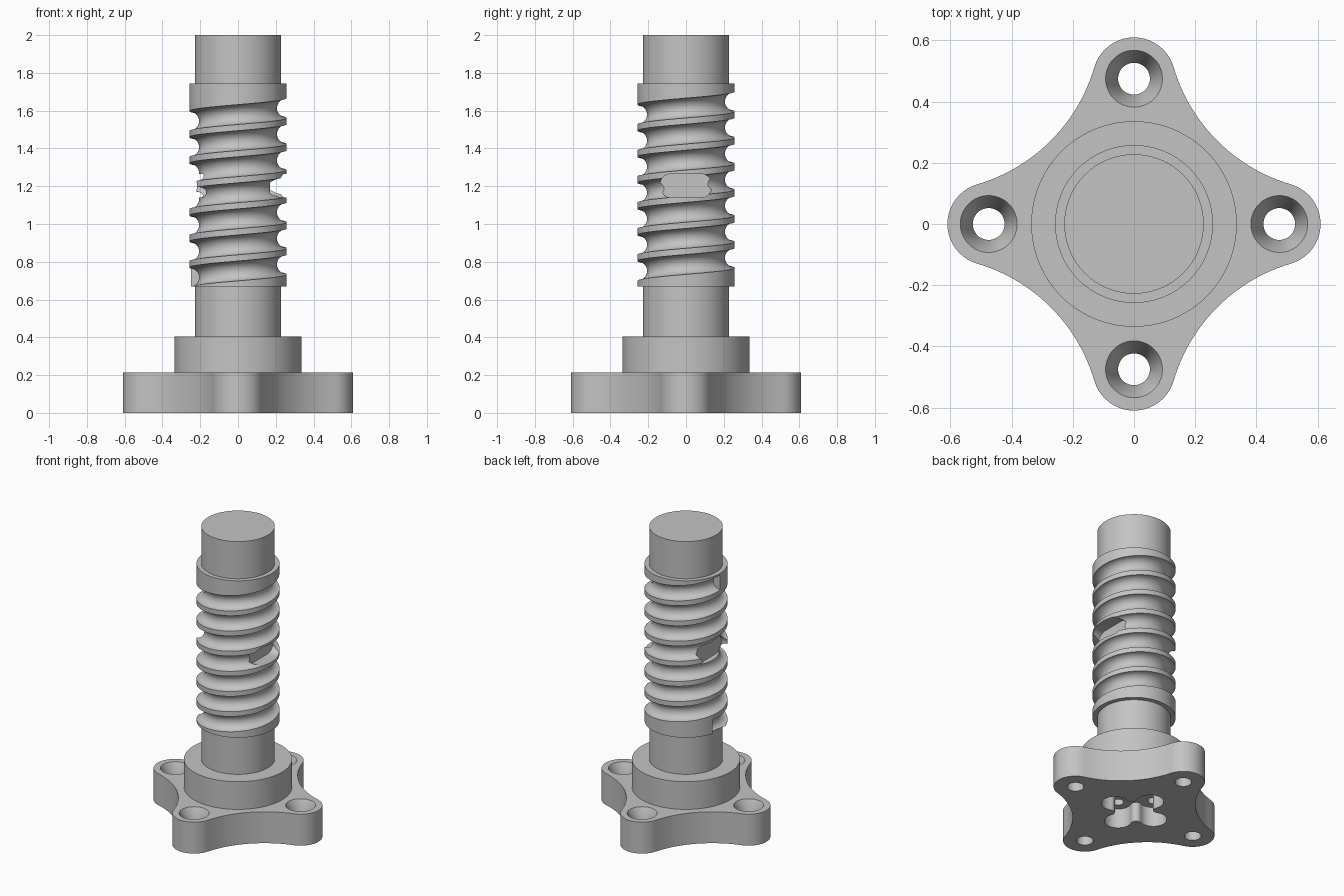
import bpy, bmesh
from math import sin, cos, pi, tau, radians, atan2, sqrt
from mathutils import Matrix, Vector

cube = bpy.data.objects.get("Cube")
if cube:
    bpy.data.objects.remove(cube, do_unlink=True)

GREY = (0.55, 0.55, 0.55, 1.0)
steel = bpy.data.materials.new("grey metal")
steel.use_nodes = True
steel.diffuse_color = GREY
steel.node_tree.nodes["Principled BSDF"].inputs["Base Color"].default_value = GREY


def finish(name, bm):
    bmesh.ops.recalc_face_normals(bm, faces=bm.faces)
    mesh = bpy.data.meshes.new(name)
    bm.to_mesh(mesh)
    bm.free()
    mesh.materials.append(steel)
    ob = bpy.data.objects.new(name, mesh)
    bpy.context.collection.objects.link(ob)
    return ob


def loft(name, rings):
    """Skin a stack of equal closed rings and cap both ends."""
    bm = bmesh.new()
    rows = [[bm.verts.new(p) for p in ring] for ring in rings]
    n = len(rows[0])
    for a, b in zip(rows, rows[1:]):
        for i in range(n):
            j = (i + 1) % n
            bm.faces.new((a[i], a[j], b[j], b[i]))
    bm.faces.new(rows[0])
    bm.faces.new(rows[-1])
    return finish(name, bm)


def lathe(name, profile, x=0, y=0, n=96):
    return loft(name, [[(x + r * cos(tau * i / n), y + r * sin(tau * i / n), z)
                        for i in range(n)] for r, z in profile])


def prism(name, outline, z0, z1):
    return loft(name, [[(x, y, z) for x, y in outline] for z in (z0, z1)])


def arc(cx, cy, r, a0, a1, n):
    return [(cx + r * cos(a0 + (a1 - a0) * i / n), cy + r * sin(a0 + (a1 - a0) * i / n))
            for i in range(n + 1)]


def clover(d, r, waist):
    """Four round lobes at distance d, joined by tangent concave arcs."""
    k = waist - r
    c = (k * k - d * d) / (2 * (sqrt(2) * k - d))
    big = c * sqrt(2) - waist
    a = atan2(c, c - d)
    quarter = arc(d, 0, r, -a, a, 20) + arc(c, c, big, a + pi, 1.5 * pi - a, 24)[1:-1]
    points = []
    for q in range(4):
        turn = Matrix.Rotation(q * pi / 2, 2)
        points += [tuple(turn @ Vector(p)) for p in quarter]
    return points


def cut(ob, cutters):
    for cutter in cutters:
        cutter.hide_render = True
        mod = ob.modifiers.new("cut", "BOOLEAN")
        mod.operation = "DIFFERENCE"
        mod.solver = "EXACT"
        mod.object = cutter
        bpy.context.view_layer.objects.active = ob
        bpy.ops.object.modifier_apply(modifier=mod.name)
        bpy.data.objects.remove(cutter, do_unlink=True)


# Base flange with countersunk holes and a pocket underneath
FLANGE_TOP, POCKET = 0.215, 0.135
flange = prism("base_flange", clover(0.475, 0.135, 0.385), 0, FLANGE_TOP)
cutters = [prism("pocket_cutter", clover(0.155, 0.085, 0.12), -0.1, POCKET)]
for q in range(4):
    ux, uy = cos(q * pi / 2), sin(q * pi / 2)
    cutters.append(lathe("bolt_hole_cutter", [(0.052, -0.1), (0.052, 0.13), (0.093, FLANGE_TOP),
                                              (0.093, 0.3)], 0.475 * ux, 0.475 * uy, 48))
    cutters.append(lathe("pin_hole_cutter", [(0.036, 0.1), (0.036, 0.3)],
                         0.155 * ux, 0.155 * uy, 32))
cut(flange, cutters)

# Collar and plain shaft ends
THREAD_LOW, THREAD_HIGH = 0.67, 1.745
collar = lathe("collar", [(0.336, FLANGE_TOP), (0.336, 0.405)])
lower_shaft = lathe("lower_shaft", [(0.228, 0.405), (0.228, THREAD_LOW)])
upper_shaft = lathe("upper_shaft", [(0.228, THREAD_HIGH), (0.228, 2.0)])

# Threaded section: a round groove wound up a cylinder
RADIUS, PITCH, GROOVE, TURNS, STEPS, SIDES = 0.258, 0.138, 0.053, 7, 72, 20
screw = lathe("threaded_section", [(RADIUS, THREAD_LOW), (RADIUS, THREAD_HIGH)])
start, end = radians(165), pi + TURNS * tau
count = TURNS * STEPS
rings = []
for s in range(count + 1):
    t = start + (end - start) * s / count
    z = 0.717 + PITCH * (t - pi) / tau
    ring = []
    for i in range(SIDES):
        a = tau * (i + 0.5) / SIDES
        rad = RADIUS + 0.001 + GROOVE * cos(a)
        ring.append((rad * cos(t), rad * sin(t), z + GROOVE * sin(a)))
    rings.append(ring)
cutters = [loft("groove_cutter", rings)]

# Flat-bottomed rounded slots on the left and right
SLOT_Z, SLOT_R, SLOT_Y = 1.203, 0.063, 0.077
stadium = arc(SLOT_Y, 0, SLOT_R, -pi / 2, pi / 2, 16) + arc(-SLOT_Y, 0, SLOT_R, pi / 2, 1.5 * pi, 16)
for side in (1, -1):
    cutters.append(loft("slot_cutter", [[(side * x, y, SLOT_Z + z) for y, z in stadium]
                                        for x in (0.17, 0.4)]))
cut(screw, cutters)

# Smooth round walls, keep crisp edges
bpy.ops.object.select_all(action="DESELECT")
for ob in (flange, collar, lower_shaft, upper_shaft, screw):
    ob.select_set(True)
bpy.context.view_layer.objects.active = screw
bpy.ops.object.shade_smooth_by_angle(angle=radians(32))
